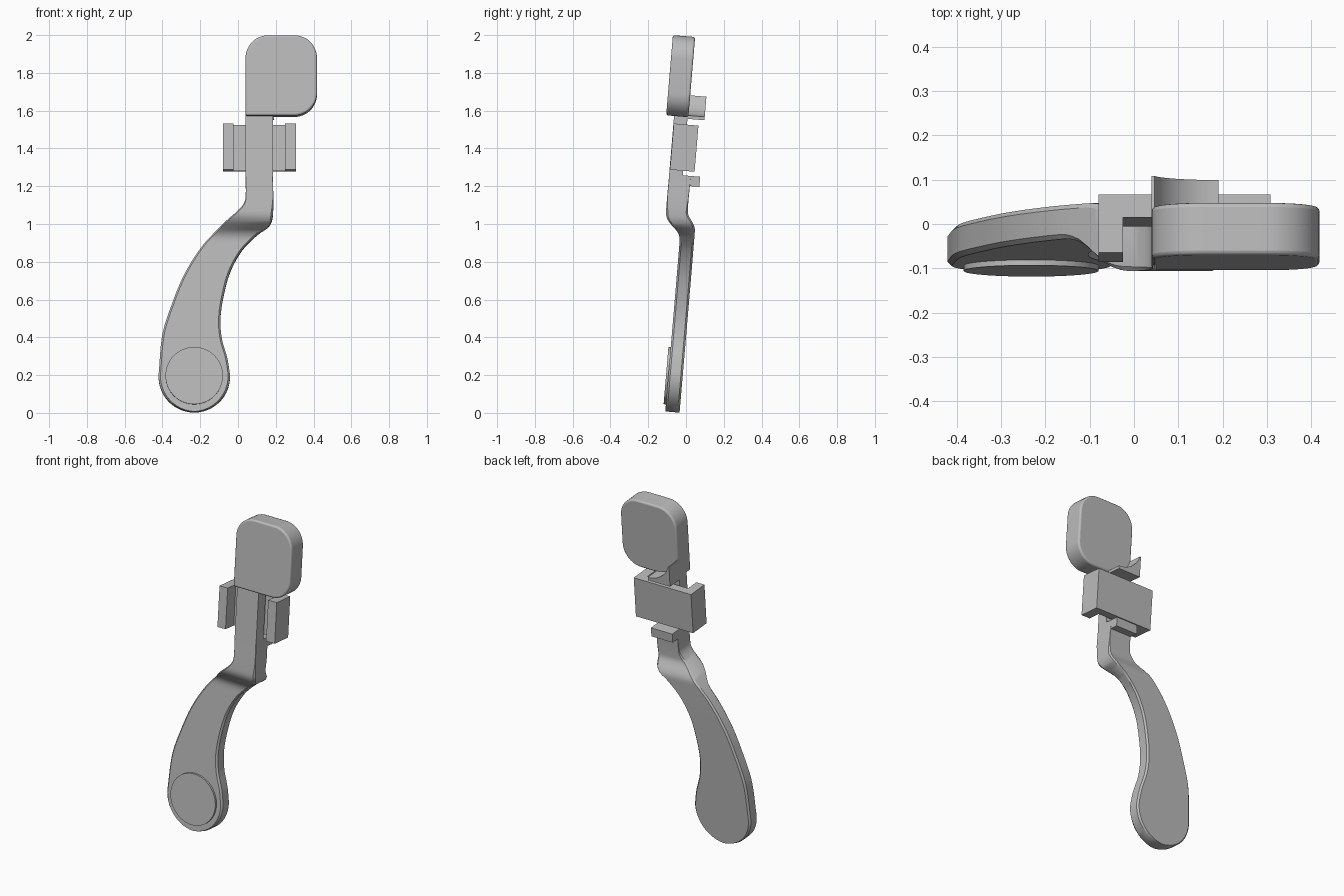
import bpy, bmesh, math
from mathutils import Matrix

cube = bpy.data.objects.get("Cube")
if cube:
    bpy.data.objects.remove(cube)

grey = bpy.data.materials.new("plain grey")
grey.use_nodes = True
colour = (0.5, 0.5, 0.5, 1)
grey.diffuse_color = colour
grey.node_tree.nodes["Principled BSDF"].inputs["Base Color"].default_value = colour

# Everything is modelled upright, then leaned back by this angle
LEAN = Matrix.Rotation(-math.asin(0.084), 4, 'X')
STEM_L, STEM_R = 0.04, 0.185


def finish(name, bm, bevel=0):
    bmesh.ops.recalc_face_normals(bm, faces=bm.faces)
    mesh = bpy.data.meshes.new(name)
    bm.to_mesh(mesh)
    bm.free()
    mesh.materials.append(grey)
    obj = bpy.data.objects.new(name, mesh)
    bpy.context.collection.objects.link(obj)
    obj.matrix_world = LEAN
    if bevel:
        mod = obj.modifiers.new("soft edge", 'BEVEL')
        mod.width, mod.segments, mod.limit_method = bevel, 3, 'ANGLE'
        mod.angle_limit = math.radians(50)
    bpy.ops.object.select_all(action='DESELECT')
    obj.select_set(True)
    bpy.context.view_layer.objects.active = obj
    bpy.ops.object.shade_smooth_by_angle(angle=math.radians(30))
    return obj


def prism(name, outline, direction, bevel=0):
    """Extrude a flat closed outline along a direction."""
    bm = bmesh.new()
    face = bm.faces.new([bm.verts.new(p) for p in outline])
    ext = bmesh.ops.extrude_face_region(bm, geom=[face])
    moved = [g for g in ext["geom"] if isinstance(g, bmesh.types.BMVert)]
    bmesh.ops.translate(bm, verts=moved, vec=direction)
    return finish(name, bm, bevel)


def box(name, x0, x1, y0, y1, z0, z1):
    return prism(name, [(x0, y0, z0), (x1, y0, z0), (x1, y0, z1), (x0, y0, z1)],
                 (0, y1 - y0, 0))


def arc(cx, cz, r, start, end, y, steps=12):
    angles = [math.radians(start + (end - start) * i / steps) for i in range(steps + 1)]
    return [(cx + r * math.cos(a), y, cz + r * math.sin(a)) for a in angles]


def curve_at(points, z):
    """Smooth (cubic Hermite) value of x at height z through (z, x) points."""
    n = len(points)

    def slope(i):
        a, b = points[max(i - 1, 0)], points[min(i + 1, n - 1)]
        return (b[1] - a[1]) / (b[0] - a[0])
    for i in range(n - 1):
        (z0, x0), (z1, x1) = points[i], points[i + 1]
        if z <= z1 or i == n - 2:
            h = z1 - z0
            t = min(max((z - z0) / h, 0), 1)
            return (x0 * (1 + 2 * t) * (1 - t) ** 2 + x1 * t * t * (3 - 2 * t)
                    + h * t * (1 - t) * (slope(i) * (1 - t) - slope(i + 1) * t))


# Curved handle arm rising into the lower stem
left_edge = [(0.2, -0.42), (0.41, -0.4), (0.57, -0.35), (0.73, -0.283), (0.88, -0.188),
             (0.985, -0.087), (1.06, 0.0), (1.095, 0.03), (1.13, STEM_L), (1.25, STEM_L)]
right_edge = [(0.2, -0.043), (0.28, -0.056), (0.385, -0.085), (0.49, -0.093),
              (0.61, -0.077), (0.745, -0.04), (0.86, 0.024), (0.94, 0.103),
              (0.985, 0.165), (1.04, STEM_R), (1.25, STEM_R)]
front_depth = [(0.0, -0.11), (0.9, -0.11), (0.925, -0.113), (0.95, -0.125),
               (1.0, -0.175), (1.025, -0.19), (1.05, -0.195), (1.25, -0.195)]
back_depth = [(0.0, -0.034), (0.96, -0.034), (0.985, -0.038), (1.01, -0.052),
              (1.035, -0.07), (1.06, -0.08), (1.25, -0.08)]
RADIUS, MID_X, MID_Z = 0.189, -0.2315, 0.187
bm = bmesh.new()
rows = []
heights = [MID_Z - RADIUS * math.cos(math.radians(a)) for a in range(4, 91, 5)]
heights += [0.2 + 1.05 * i / 70 for i in range(71)]
for z in heights:
    if z < 0.2:
        half = math.sqrt(max(RADIUS ** 2 - (z - MID_Z) ** 2, 0))
        xl, xr = MID_X - half, MID_X + half
    else:
        xl, xr = curve_at(left_edge, z), curve_at(right_edge, z)
    yf, yb = curve_at(front_depth, z), curve_at(back_depth, z)
    e = min(0.01, (xr - xl) / 3) * min(1, max(0.15, (1.15 - z) / 0.1))
    section = [(xl + e, yf), (xr - e, yf), (xr, yf + e), (xr, yb - e),
               (xr - e, yb), (xl + e, yb), (xl, yb - e), (xl, yf + e)]
    rows.append([bm.verts.new((x, y, z)) for x, y in section])
for low, high in zip(rows, rows[1:]):
    for i in range(8):
        j = (i + 1) % 8
        bm.faces.new((low[i], low[j], high[j], high[i]))
bm.faces.new(rows[0])
bm.faces.new(rows[-1])
finish("handle_arm", bm)

# Round raised disc on the handle end
prism("handle_disc", arc(-0.232, 0.188, 0.152, 0, 354.375, -0.122, 63), (0, 0.02, 0))

# Upper stem and the small ledge under the clip
box("upper_stem", STEM_L, STEM_R, -0.195, -0.123, 1.24, 1.6)
box("lower_ledge", STEM_L, STEM_R, -0.13, -0.03, 1.198, 1.252)

# U-shaped clip around the stem
clip = [(-0.08, -0.193), (-0.025, -0.193), (-0.025, -0.113), (0.25, -0.113),
        (0.25, -0.193), (0.308, -0.193), (0.308, -0.062), (-0.08, -0.062)]
prism("clip", [(x, y, 1.276) for x, y in clip], (0, 0, 0.245))

# Thumb pad: three rounded corners and one square corner
PAD = -0.237
x0, x1, z0, z1, r = 0.04, 0.418, 1.561, 1.987, 0.12
outline = [(x0, PAD, z0)] + arc(x1 - r, z0 + r, r, -90, 0, PAD)
outline += arc(x1 - r, z1 - r, r, 0, 90, PAD) + arc(x0 + r, z1 - r, r, 90, 180, PAD)
prism("thumb_pad", outline, (0, 0.118, 0), 0.01)

# Hook behind the pad, with a concave sloping top
hook = [(STEM_L, -0.125, 1.552), (STEM_R + 0.005, -0.125, 1.552)]
hook += arc(STEM_R + 0.005, 1.72, 0.15, 270, 196.6, -0.125, 10)
hook += [(STEM_L, -0.125, 1.677)]
prism("upper_hook", hook, (0, 0.092, 0))
